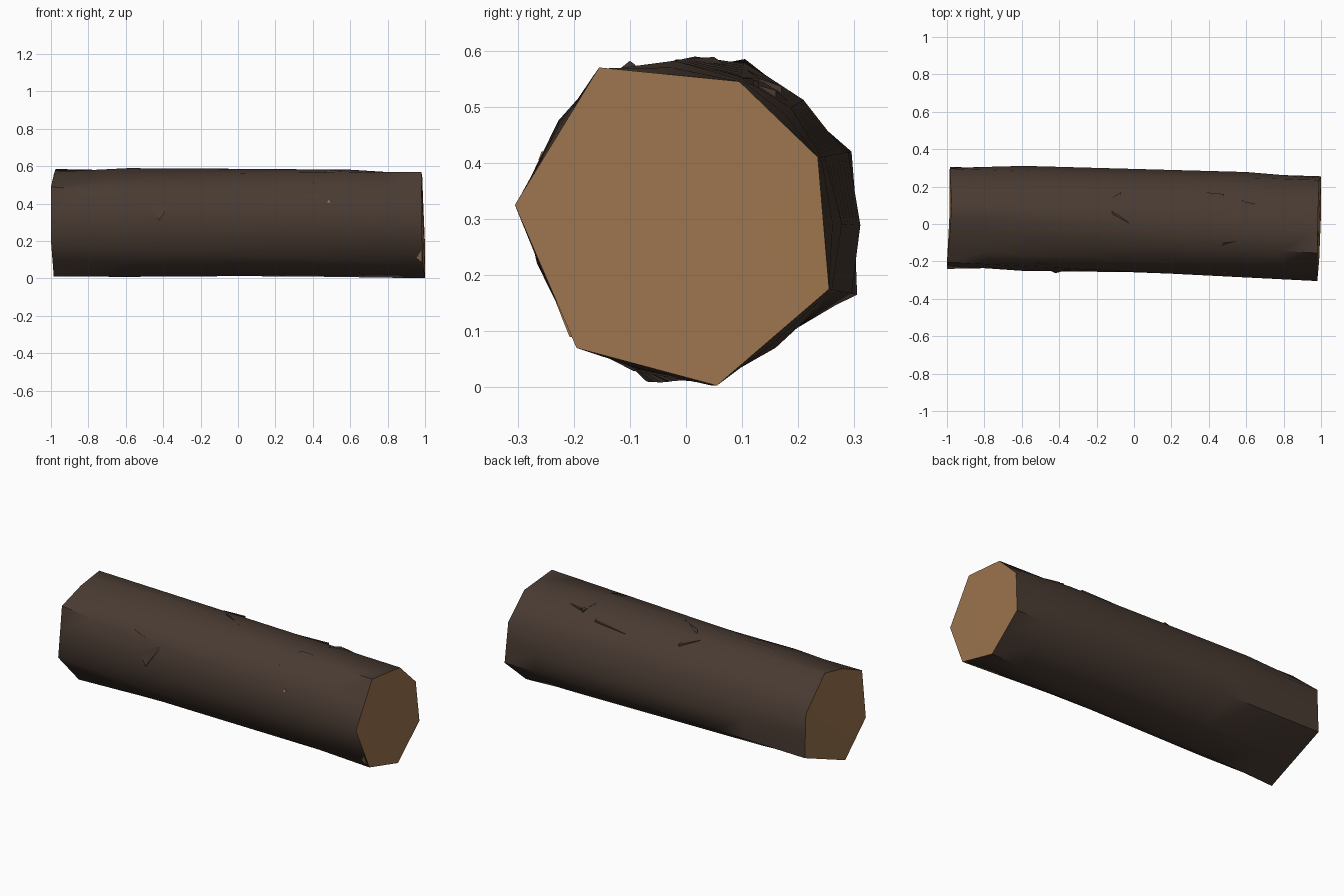
import bpy, bmesh, math
from mathutils import Vector
from mathutils.bvhtree import BVHTree

cube = bpy.data.objects.get("Cube")
if cube:
    bpy.data.objects.remove(cube, do_unlink=True)


def make_material(name, rgb):
    m = bpy.data.materials.new(name)
    m.use_nodes = True
    m.diffuse_color = (*rgb, 1)
    shader = m.node_tree.nodes["Principled BSDF"]
    shader.inputs["Base Color"].default_value = (*rgb, 1)
    shader.inputs["Roughness"].default_value = 0.9
    return m


bark = make_material("dark bark", (0.066, 0.043, 0.032))
wood = make_material("cut wood", (0.33, 0.175, 0.075))

# Outlines of the two sawn ends, corner matched to corner
left_end = [Vector(p) for p in (
    (-0.975, 0.105, 0.585), (-0.985, 0.295, 0.42), (-0.985, 0.305, 0.165),
    (-0.985, -0.07, 0.01), (-1.0, -0.24, 0.20), (-1.0, -0.205, 0.49), (-0.985, -0.05, 0.555))]
right_end = [Vector(p) for p in (
    (0.985, 0.095, 0.545), (0.99, 0.235, 0.41), (1.0, 0.255, 0.175),
    (1.0, 0.055, 0.003), (0.99, -0.195, 0.07), (0.98, -0.305, 0.325), (0.98, -0.155, 0.57))]


def section(t):
    """Ring of corners and edge middles; rounder towards the middle of the log."""
    corners = [a.lerp(b, t) for a, b in zip(left_end, right_end)]
    centre = sum(corners, Vector()) / len(corners)
    bulge = 0.022 * min(1, 5 * min(t, 1 - t))
    ring = []
    for i, c in enumerate(corners):
        mid = (c + corners[(i + 1) % len(corners)]) / 2
        out = mid - centre
        out.x = 0
        ring += [c, mid + out.normalized() * bulge]
    for p in ring:
        p.z = max(p.z, 0.012 * math.sin(math.pi * t))
    return ring


def add_object(name, bm, mats):
    mesh = bpy.data.meshes.new(name)
    bm.to_mesh(mesh)
    bm.free()
    for m in mats:
        mesh.materials.append(m)
    ob = bpy.data.objects.new(name, mesh)
    bpy.context.collection.objects.link(ob)
    return ob


# Log: lofted bark with flat sawn ends
bm = bmesh.new()
steps = 10
rings = [[bm.verts.new(p) for p in section(k / steps)] for k in range(steps + 1)]
for a, b in zip(rings, rings[1:]):
    for i in range(len(a)):
        j = (i + 1) % len(a)
        bm.faces.new((a[i], a[j], b[j], b[i])).smooth = True
for ring in (rings[0], rings[-1]):
    hub = bm.verts.new(sum((v.co for v in ring), Vector()) / len(ring))
    for i, v in enumerate(ring):
        bm.faces.new((hub, v, ring[(i + 1) % len(ring)])).material_index = 1
bmesh.ops.recalc_face_normals(bm, faces=bm.faces)
surface = BVHTree.FromBMesh(bm)
log = add_object("log", bm, [bark, wood])
bpy.context.view_layer.objects.active = log
log.select_set(True)
bpy.ops.object.shade_smooth_by_angle(angle=math.radians(50))


def splinter(name, points, direction, lift, mat):
    """Small triangular chip on the bark, with its last corner lifted."""
    direction = Vector(direction)
    base = [surface.ray_cast(Vector(p) - direction * 2, direction)[0] for p in points]
    chip = bmesh.new()
    low = [chip.verts.new(p + direction * 0.01) for p in base]
    high = [chip.verts.new(p - direction * h) for p, h in zip(base, (0.002, 0.002, lift))]
    chip.faces.new(low)
    chip.faces.new(high)
    for i in range(3):
        j = (i + 1) % 3
        chip.faces.new((low[i], low[j], high[j], high[i]))
    bmesh.ops.recalc_face_normals(chip, faces=chip.faces)
    add_object(name, chip, [mat])


# Chips along the top of the bark
top_chips = [
    ((-0.17, 0.11), (-0.07, 0.13), (-0.07, 0.17)),
    ((-0.12, 0.07), (0.02, -0.02), (-0.11, 0.05)),
    ((0.27, 0.18), (0.48, 0.13), (0.48, 0.16)),
    ((0.55, 0.05), (0.62, 0.10), (0.58, 0.13)),
    ((0.58, 0.10), (0.68, 0.10), (0.60, 0.12)),
    ((0.40, -0.19), (0.55, -0.09), (0.48, -0.10))]
for n, tri in enumerate(top_chips):
    splinter(f"top_chip_{n + 1}", [(x, y, 0.3) for x, y in tri], (0, 0, -1), 0.012, bark)

# Chips on the front, one of them showing bare wood
splinter("front_chip", [(-0.53, 0, 0.48), (-0.34, 0, 0.43), (-0.42, 0, 0.31)], (0, 1, 0), 0.012, bark)
splinter("bare_spot", [(0.475, 0, 0.405), (0.495, 0, 0.405), (0.485, 0, 0.42)], (0, 1, 0), 0.004, wood)
splinter("end_nick", [(0.955, 0, 0.11), (0.98, 0, 0.15), (0.98, 0, 0.09)], (0, 1, 0), 0.004, wood)
